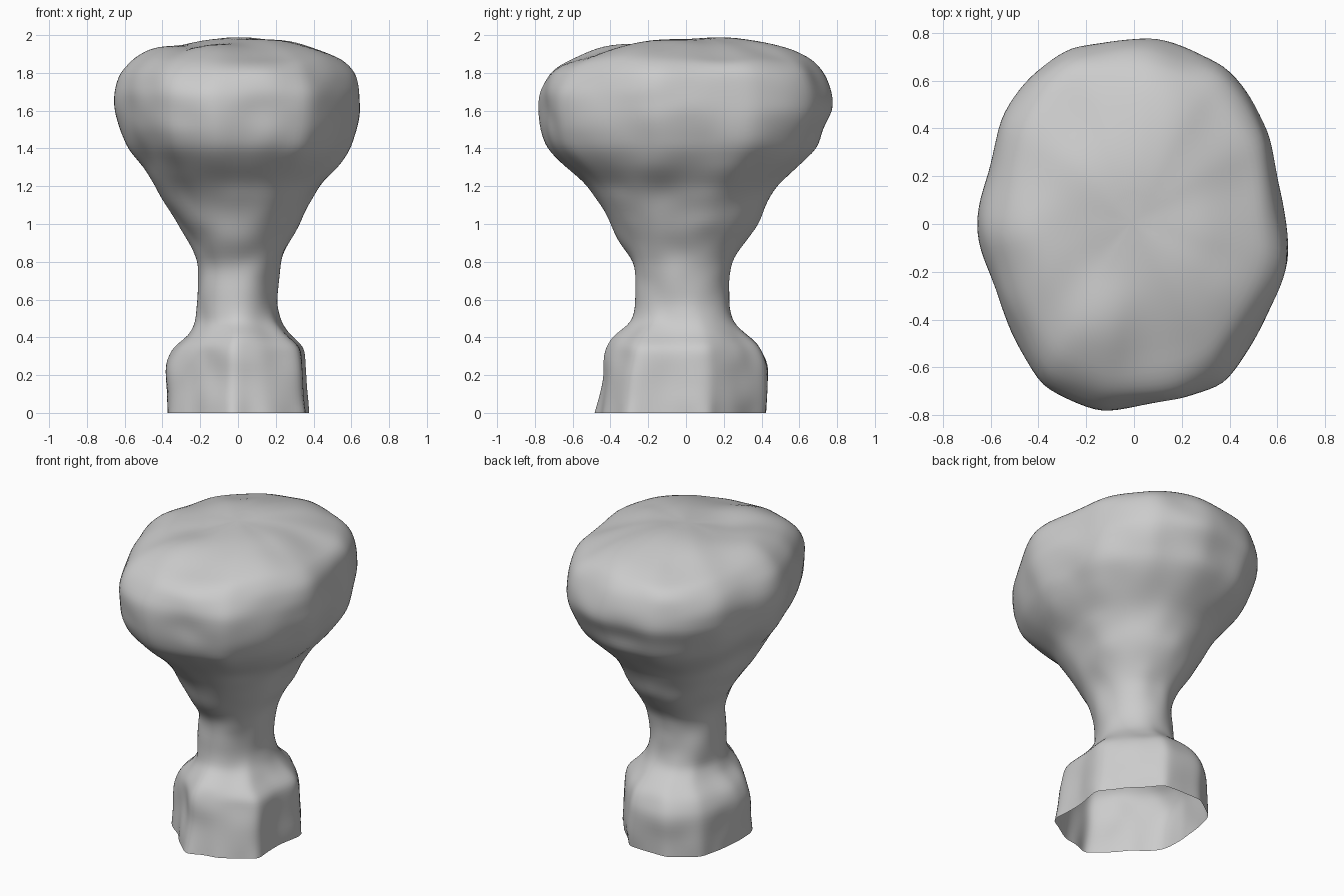
import bpy, bmesh, math
from mathutils import Vector, noise

if "Cube" in bpy.data.objects:
    bpy.data.objects.remove(bpy.data.objects["Cube"])

# Rock silhouette: height, left x, right x, front y, back y
PROFILE = [
    (0.00, -.39, .39, -.49, .43), (0.13, -.39, .375, -.465, .435),
    (0.26, -.39, .37, -.445, .445), (0.35, -.34, .355, -.43, .40),
    (0.41, -.25, .28, -.39, .34), (0.48, -.22, .225, -.29, .25),
    (0.58, -.21, .215, -.255, .235), (0.70, -.205, .21, -.26, .235),
    (0.80, -.205, .22, -.29, .25), (0.90, -.25, .27, -.35, .32),
    (1.00, -.32, .33, -.40, .39), (1.10, -.38, .38, -.44, .43),
    (1.20, -.44, .43, -.52, .49), (1.30, -.51, .54, -.64, .59),
    (1.40, -.60, .62, -.75, .70), (1.50, -.65, .65, -.785, .74),
    (1.60, -.67, .67, -.79, .79), (1.70, -.67, .66, -.79, .78),
    (1.80, -.64, .64, -.74, .74), (1.87, -.57, .58, -.65, .68),
    (1.92, -.44, .45, -.50, .58), (1.95, -.29, .32, -.32, .45),
    (1.975, -.15, .16, -.17, .22),
]
# Plan outlines of the foot (seen from below) and the head (seen from above)
FOOT = [(.39, .12), (.12, .42), (-.15, .42), (-.32, .30), (-.39, 0), (-.37, -.17),
        (-.23, -.29), (-.03, -.49), (.15, -.43), (.37, -.32), (.35, -.10)]
HEAD = [(.62, .10), (.59, .38), (.38, .68), (.08, .79), (-.28, .75), (-.44, .62),
        (-.56, .45), (-.61, .20), (-.665, -.05), (-.55, -.38), (-.39, -.68),
        (-.14, -.79), (.18, -.74), (.38, -.67), (.55, -.42), (.66, -.17)]
SEGMENTS = 64


def smoothstep(a, b, v):
    t = min(max((v - a) / (b - a), 0), 1)
    return t * t * (3 - 2 * t)


def oval(row, angle):
    z, left, right, front, back = row
    c, s = math.cos(angle), math.sin(angle)
    return Vector(((right if c > 0 else -left) * c, (back if s > 0 else -front) * s, z))


def outline_radius(points, direction):
    """Distance from the centre to a plan outline along a direction."""
    dx, dy = direction
    for (ax, ay), (bx, by) in zip(points, points[1:] + points[:1]):
        ex, ey = bx - ax, by - ay
        den = dx * ey - dy * ex
        if abs(den) < 1e-9:
            continue
        r = (ax * ey - ay * ex) / den
        t = (ax * dy - ay * dx) / den
        if r > 0 and -1e-6 <= t <= 1 + 1e-6:
            return r
    return 1


def plan_factor(points, row, angle):
    flat = oval(row, angle).xy
    return outline_radius(points, flat.normalized()) / flat.length


def ring_point(row, angle):
    p = oval(row, angle)
    z = p.z
    foot = 1 - smoothstep(.33, .55, z)
    head = smoothstep(1.1, 1.45, z)
    k = 1 + foot * (plan_factor(FOOT, PROFILE[0], angle) - 1)
    k += head * (plan_factor(HEAD, PROFILE[16], angle) - 1)
    # Weathered lumps, flatter than wide
    q = Vector((p.x, p.y, z * 1.5))
    bump = .022 * noise.noise(q * 3.4 + Vector((3.1, 7.4, 1.7)))
    bump += .016 * noise.noise(q * 7 + Vector((9.2, 2.3, 5.5)))
    cap = smoothstep(1.8, 1.92, z)
    k += bump * (1 - cap) / max(p.xy.length, .2)
    lift = cap * (.035 * noise.noise(p * 4 + Vector((1.5, 4.2, 8.8))))
    return Vector((p.x * k, p.y * k, min(z + lift, 2.0)))


# Extra rings halfway between the profile rows
rows = []
for a, b in zip(PROFILE, PROFILE[1:]):
    rows += [a, tuple((u + v) / 2 for u, v in zip(a, b))]
rows.append(PROFILE[-1])

# Rock body: lofted rings, open underneath, closed on top
bm = bmesh.new()
rings = [[bm.verts.new(ring_point(row, math.tau * i / SEGMENTS)) for i in range(SEGMENTS)]
         for row in rows]
for low, high in zip(rings, rings[1:]):
    for i in range(SEGMENTS):
        j = (i + 1) % SEGMENTS
        bm.faces.new((low[i], low[j], high[j], high[i]))
peak = bm.verts.new((-.03, 0, 1.985))
for i in range(SEGMENTS):
    bm.faces.new((rings[-1][i], rings[-1][(i + 1) % SEGMENTS], peak))
# Soften the outline corners, leaving the ground edge in place
inner = [v for v in bm.verts if not v.is_boundary]
for _ in range(2):
    bmesh.ops.smooth_vert(bm, verts=inner, factor=.4,
                          use_axis_x=True, use_axis_y=True, use_axis_z=True)
for f in bm.faces:
    f.smooth = True

mesh = bpy.data.meshes.new("mushroom_rock")
bm.to_mesh(mesh)
bm.free()
rock = bpy.data.objects.new("mushroom_rock", mesh)
bpy.context.collection.objects.link(rock)

# Rounded, weathered surface
sub = rock.modifiers.new("smooth", 'SUBSURF')
sub.levels = sub.render_levels = 1
